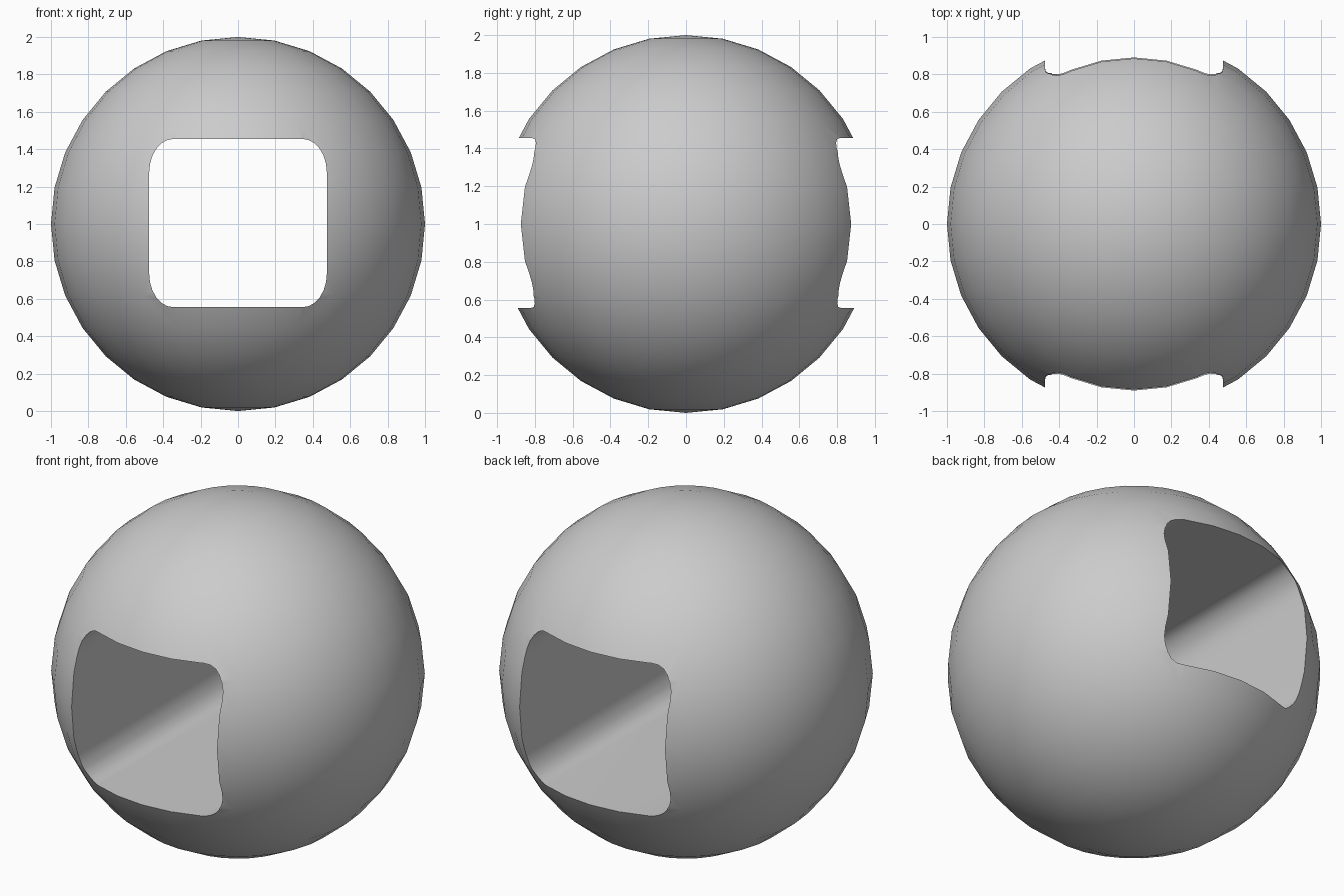
import bpy, bmesh, math

cube = bpy.data.objects.get("Cube")
if cube:
    bpy.data.objects.remove(cube, do_unlink=True)

# Plain grey material
grey = bpy.data.materials.new("plain_grey")
grey.use_nodes = True
colour = (0.6, 0.6, 0.6, 1)
grey.diffuse_color = colour
grey.node_tree.nodes["Principled BSDF"].inputs["Base Color"].default_value = colour

# Ball body
bpy.ops.mesh.primitive_uv_sphere_add(segments=32, ring_count=16, radius=1, location=(0, 0, 1))
ball = bpy.context.object
ball.name = "ball"
ball.data.materials.append(grey)

# Rounded rectangular cutter running front to back
half_w, half_h, rx, rz, steps = 0.475, 0.45, 0.13, 0.18, 6
bm = bmesh.new()
outline = []
for quarter, (sx, sz) in enumerate([(1, 1), (-1, 1), (-1, -1), (1, -1)]):
    for i in range(steps + 1):
        a = math.radians(90) * (quarter + i / steps)
        outline.append(bm.verts.new((sx * (half_w - rx) + rx * math.cos(a), -1.5,
                                     sz * (half_h - rz) + rz * math.sin(a))))
cap = bm.faces.new(outline)
extruded = bmesh.ops.extrude_face_region(bm, geom=[cap])["geom"]
bmesh.ops.translate(bm, vec=(0, 3, 0),
                    verts=[v for v in extruded if isinstance(v, bmesh.types.BMVert)])
bmesh.ops.recalc_face_normals(bm, faces=bm.faces)
mesh = bpy.data.meshes.new("tunnel_cutter")
bm.to_mesh(mesh)
bm.free()
mesh.materials.append(grey)
cutter = bpy.data.objects.new("tunnel_cutter", mesh)
cutter.location.z = 1.005
bpy.context.collection.objects.link(cutter)

# Cut the tunnel, then discard the cutter
cut = ball.modifiers.new("tunnel", "BOOLEAN")
cut.operation = "DIFFERENCE"
cut.solver = "EXACT"
cut.object = cutter
bpy.context.view_layer.objects.active = ball
bpy.ops.object.modifier_apply(modifier=cut.name)
bpy.data.objects.remove(cutter, do_unlink=True)

# Smooth shading with a crisp tunnel rim
bpy.ops.object.select_all(action="DESELECT")
ball.select_set(True)
bpy.ops.object.shade_smooth_by_angle(angle=math.radians(30))
